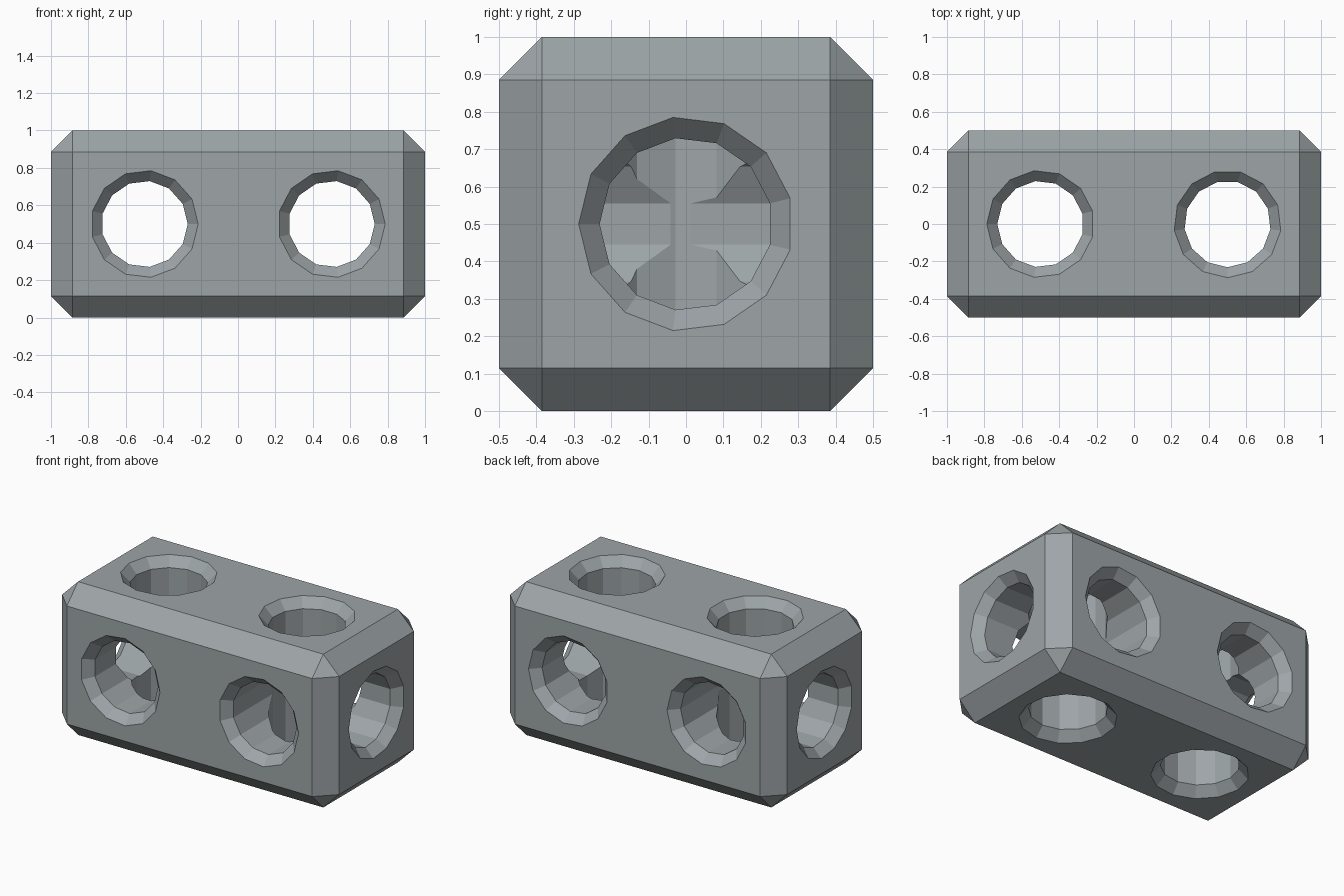
import bpy, bmesh
from math import cos, sin, pi
from mathutils import Vector

if "Cube" in bpy.data.objects:
    bpy.data.objects.remove(bpy.data.objects["Cube"])

SIDES, R_RIM, R_HOLE, RIM_DEPTH, OVER = 13, 0.287, 0.231, 0.06, 0.03
X, Y, Z = Vector((1, 0, 0)), Vector((0, 1, 0)), Vector((0, 0, 1))
SLOPE = (R_RIM - R_HOLE) / RIM_DEPTH

dark_grey = bpy.data.materials.new("dark_grey")
dark_grey.diffuse_color = (0.34, 0.375, 0.39, 1)
dark_grey.use_nodes = True
dark_grey.node_tree.nodes["Principled BSDF"].inputs["Base Color"].default_value = dark_grey.diffuse_color


def add_object(name, bm):
    bmesh.ops.recalc_face_normals(bm, faces=bm.faces)
    mesh = bpy.data.meshes.new(name)
    bm.to_mesh(mesh)
    bm.free()
    mesh.materials.append(dark_grey)
    ob = bpy.data.objects.new(name, mesh)
    bpy.context.collection.objects.link(ob)
    return ob


def spindle(name, centre, axis, corner, profile):
    """Lathe (distance, radius) pairs about axis, one polygon corner on 'corner'."""
    bm = bmesh.new()
    side = axis.cross(corner)
    rings = []
    for d, r in profile:
        rings.append([bm.verts.new(centre + axis * d + r * (
            corner * cos(2 * pi * i / SIDES) + side * sin(2 * pi * i / SIDES)))
            for i in range(SIDES)])
    for a, b in zip(rings, rings[1:]):
        for i in range(SIDES):
            j = (i + 1) % SIDES
            bm.faces.new((a[i], a[j], b[j], b[i]))
    bm.faces.new(rings[0])
    bm.faces.new(rings[-1])
    return add_object(name, bm)


# Chamfered block
bm = bmesh.new()
bmesh.ops.create_cube(bm, size=1)
for v in bm.verts:
    v.co = Vector((v.co.x * 2, v.co.y, v.co.z + 0.5))
bmesh.ops.bevel(bm, geom=bm.edges[:], offset=0.115, segments=1, affect='EDGES')
block = add_object("block", bm)

# Countersunk mouth, then the straight bore
mouth = [(0.5 + OVER, R_RIM + OVER * SLOPE), (0.5 - RIM_DEPTH, R_HOLE)]
through = mouth + [(-d, r) for d, r in reversed(mouth)]
blind = mouth + [(0.0, R_HOLE)]

# Crossing through holes in each half, plus a blind hole from each end
cutters = []
for s, corner in ((-1, -X), (1, -Y)):
    c = Vector((0.5 * s, 0, 0.5))
    cutters += [
        spindle("cross_hole_cutter", c, Y, X, through),
        spindle("vertical_hole_cutter", c, Z, corner, through),
        spindle("end_hole_cutter", c, X * s, -Y * s, blind)]

for cutter in cutters:
    cutter.hide_render = True
    mod = block.modifiers.new("hole", 'BOOLEAN')
    mod.operation = 'DIFFERENCE'
    mod.solver = 'EXACT'
    mod.object = cutter

# Apply the cuts and remove the cutters
bpy.context.view_layer.objects.active = block
block.select_set(True)
for mod in list(block.modifiers):
    bpy.ops.object.modifier_apply(modifier=mod.name)
for cutter in cutters:
    bpy.data.objects.remove(cutter)
